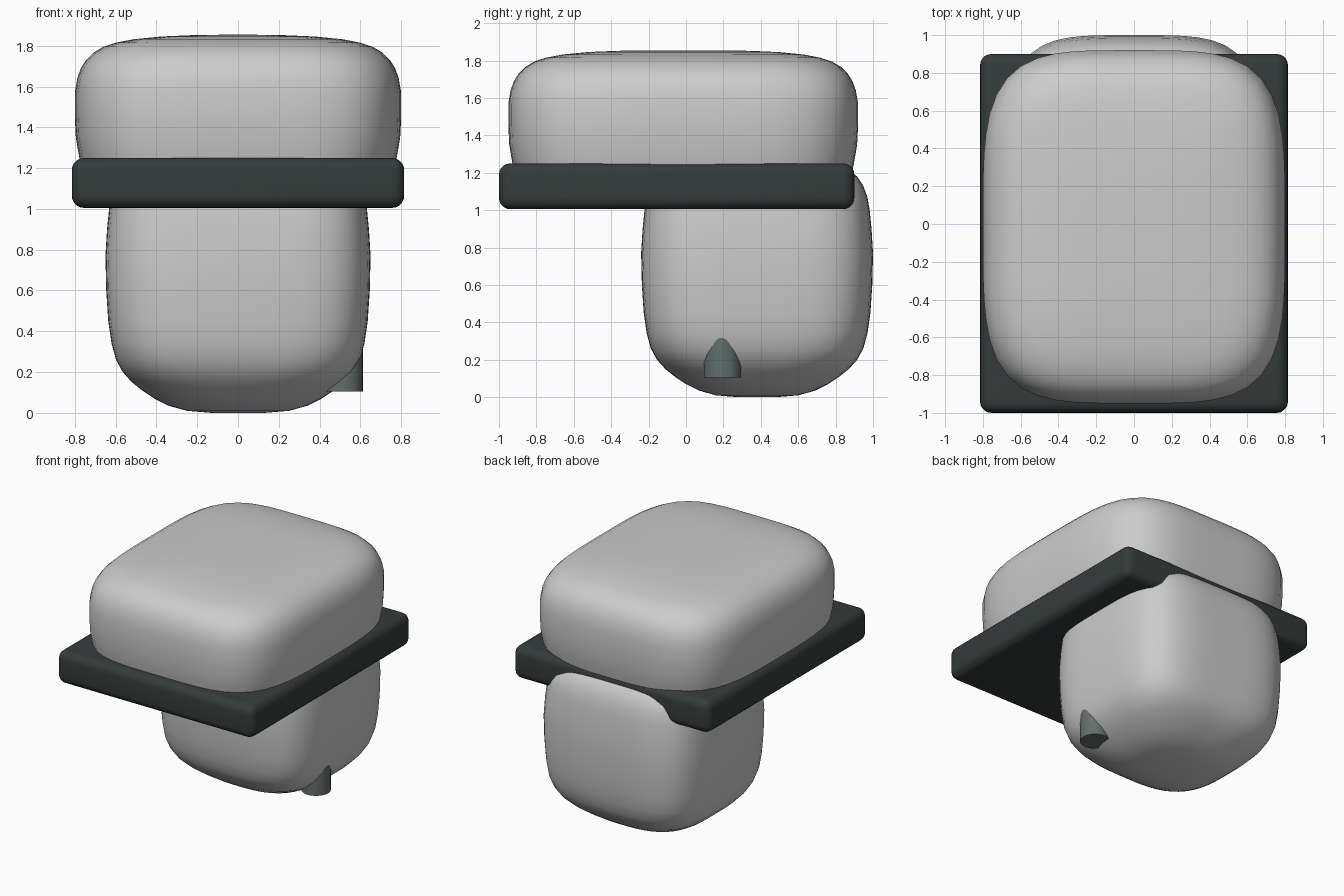
import bpy, bmesh, math

if "Cube" in bpy.data.objects:
    bpy.data.objects.remove(bpy.data.objects["Cube"])


def material(name, color):
    m = bpy.data.materials.new(name)
    m.diffuse_color = color
    m.use_nodes = True
    m.node_tree.nodes["Principled BSDF"].inputs["Base Color"].default_value = m.diffuse_color
    return m


def finish(name, bm, mat=None, angle=60):
    bmesh.ops.recalc_face_normals(bm, faces=bm.faces)
    me = bpy.data.meshes.new(name)
    bm.to_mesh(me)
    bm.free()
    ob = bpy.data.objects.new(name, me)
    bpy.context.collection.objects.link(ob)
    if mat:
        me.materials.append(mat)
    bpy.ops.object.select_all(action='DESELECT')
    ob.select_set(True)
    bpy.context.view_layer.objects.active = ob
    bpy.ops.object.shade_smooth_by_angle(angle=math.radians(angle))
    return ob


def pillow(name, hx, hy, cy, profile, n=64):
    """Stack rounded-rectangle rings; profile rows are (z, inset, squareness)."""
    bm = bmesh.new()
    rings = []
    for z, d, p in profile:
        ring = []
        for i in range(n):
            a = 2 * math.pi * i / n
            c, s = math.cos(a), math.sin(a)
            r = (abs(c) ** p + abs(s) ** p) ** (-1 / p)
            ring.append(bm.verts.new(((hx - d) * r * c, cy + (hy - d) * r * s, z)))
        rings.append(ring)
    for lo, hi in zip(rings, rings[1:]):
        for i in range(n):
            j = (i + 1) % n
            bm.faces.new((lo[i], lo[j], hi[j], hi[i]))
    bm.faces.new(rings[0])
    bm.faces.new(rings[-1])
    return finish(name, bm)


dark = material("dark", (0.035, 0.045, 0.043, 1))
spout_grey = material("spout_grey", (0.12, 0.16, 0.15, 1))

# Upper rounded block
pillow("upper_block", 0.80, 0.935, -0.015, [
    (1.08, 0.06, 4), (1.17, 0.04, 4), (1.25, 0.022, 4), (1.35, 0.005, 4),
    (1.45, 0.0, 4), (1.57, 0.0, 4), (1.64, 0.012, 4), (1.69, 0.03, 4),
    (1.73, 0.055, 4), (1.765, 0.09, 4), (1.795, 0.14, 4), (1.815, 0.2, 4),
    (1.832, 0.29, 4), (1.845, 0.42, 3.5), (1.852, 0.58, 3), (1.854, 0.72, 2.5)])

# Lower rounded body, set towards the back
pillow("lower_body", 0.65, 0.62, 0.38, [
    (0.0, 0.52, 2.2), (0.01, 0.40, 2.4), (0.035, 0.31, 2.6), (0.07, 0.24, 2.8),
    (0.11, 0.18, 3), (0.15, 0.13, 3.3), (0.2, 0.085, 3.6), (0.26, 0.052, 3.8),
    (0.34, 0.03, 4), (0.45, 0.014, 4), (0.6, 0.004, 4), (0.77, 0.0, 4),
    (0.9, 0.008, 4), (1.0, 0.018, 4), (1.07, 0.03, 4), (1.13, 0.052, 4),
    (1.18, 0.085, 4), (1.21, 0.125, 4), (1.235, 0.2, 4)])

# Dark slab between the two
bm = bmesh.new()
bmesh.ops.create_cube(bm, size=1)
bmesh.ops.scale(bm, vec=(1.63, 1.9, 0.245), verts=bm.verts)
bmesh.ops.translate(bm, vec=(0, -0.05, 1.1275), verts=bm.verts)
bmesh.ops.bevel(bm, geom=bm.edges[:], offset=0.06, segments=5, profile=0.5,
                affect='EDGES')
finish("slab", bm, dark)

# Small spout at the lower right
bm = bmesh.new()
bmesh.ops.create_cone(bm, cap_ends=True, segments=32, radius1=0.1, radius2=0.1, depth=0.25)
bmesh.ops.translate(bm, vec=(0.512, 0.195, 0.23), verts=bm.verts)
finish("spout", bm, spout_grey, 40)
